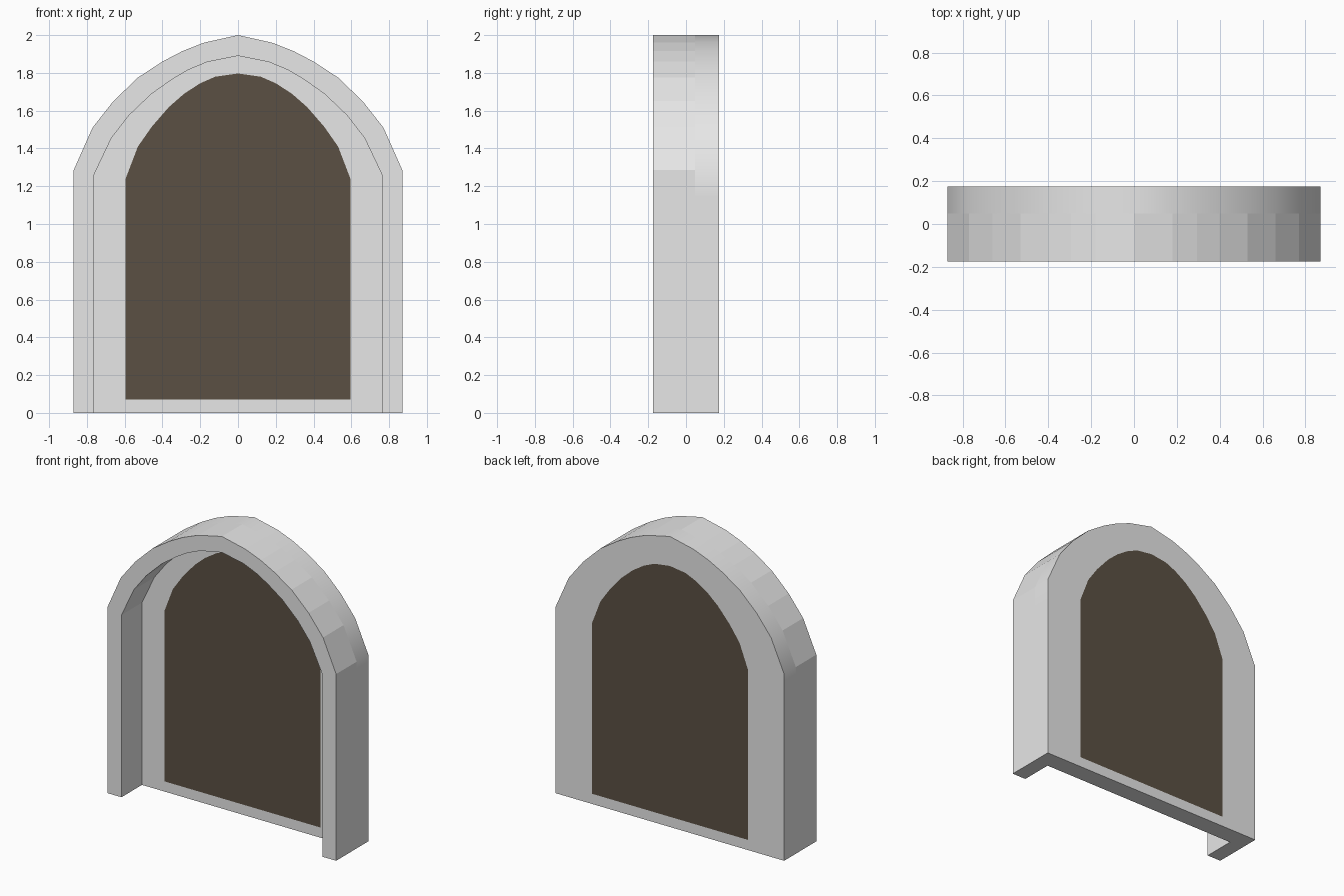
import bpy, bmesh, math

if "Cube" in bpy.data.objects:
    bpy.data.objects.remove(bpy.data.objects["Cube"])

# Half profiles (x, z) from the foot up to the apex
OUTER = [(.87, 0), (.87, 1.14), (.87, 1.285), (.77, 1.51), (.66, 1.65),
         (.53, 1.775), (.40, 1.86), (.295, 1.915), (.18, 1.96), (0, 2)]
INNER = [(.765, 0), (.765, 1.14), (.765, 1.255), (.67, 1.455), (.577, 1.575),
         (.46, 1.687), (.35, 1.765), (.265, 1.815), (.165, 1.857), (0, 1.89)]
PANEL = [(.595, .07), (.595, 1.14), (.595, 1.24), (.53, 1.41), (.455, 1.517),
         (.365, 1.62), (.285, 1.69), (.2, 1.745), (.12, 1.78), (0, 1.797)]
FRONT, MIDDLE, BACK = -.175, .048, .175


def material(name, color):
    m = bpy.data.materials.new(name)
    m.diffuse_color = (*color, 1)
    m.use_nodes = True
    m.node_tree.nodes["Principled BSDF"].inputs["Base Color"].default_value = m.diffuse_color
    return m


stone = material("light grey stone", (.8, .8, .8))
dark = material("dark brown panel", (.105, .081, .056))


def arch(bm, half, y):
    """Full mirrored arch as a row of vertices, right foot to left foot."""
    full = half + [(-x, z) for x, z in reversed(half[:-1])]
    return [bm.verts.new((x, y, z)) for x, z in full]


def bridge(bm, a, b, closed=False):
    n = len(a)
    for i in range(n if closed else n - 1):
        j = (i + 1) % n
        bm.faces.new((a[i], a[j], b[j], b[i]))


def finish(bm, name, smooth=False):
    bmesh.ops.recalc_face_normals(bm, faces=bm.faces[:])
    me = bpy.data.meshes.new(name)
    bm.to_mesh(me)
    bm.free()
    me.materials.append(stone)
    me.materials.append(dark)
    ob = bpy.data.objects.new(name, me)
    bpy.context.collection.objects.link(ob)
    if smooth:
        bpy.context.view_layer.objects.active = ob
        ob.select_set(True)
        bpy.ops.object.shade_smooth_by_angle(angle=math.radians(30))
        ob.select_set(False)
    return ob


# Back slab: rounded wall with a flush dark panel on both sides
bm = bmesh.new()
edges = []
for y in (MIDDLE, BACK):
    rim, pane = arch(bm, OUTER, y), arch(bm, PANEL, y)
    bridge(bm, rim, pane, closed=True)
    bm.faces.new(pane).material_index = 1
    edges.append(rim)
bridge(bm, *edges, closed=True)
finish(bm, "back_slab", smooth=True)

# Front surround: faceted arch band, open at the bottom
bm = bmesh.new()
of, ob_ = arch(bm, OUTER, FRONT), arch(bm, OUTER, MIDDLE)
inf, inb = arch(bm, INNER, FRONT), arch(bm, INNER, MIDDLE)
for a, b in ((of, inf), (of, ob_), (inf, inb), (ob_, inb)):
    bridge(bm, a, b)
for k in (0, -1):  # feet
    bm.faces.new((of[k], ob_[k], inb[k], inf[k]))
finish(bm, "front_surround")
